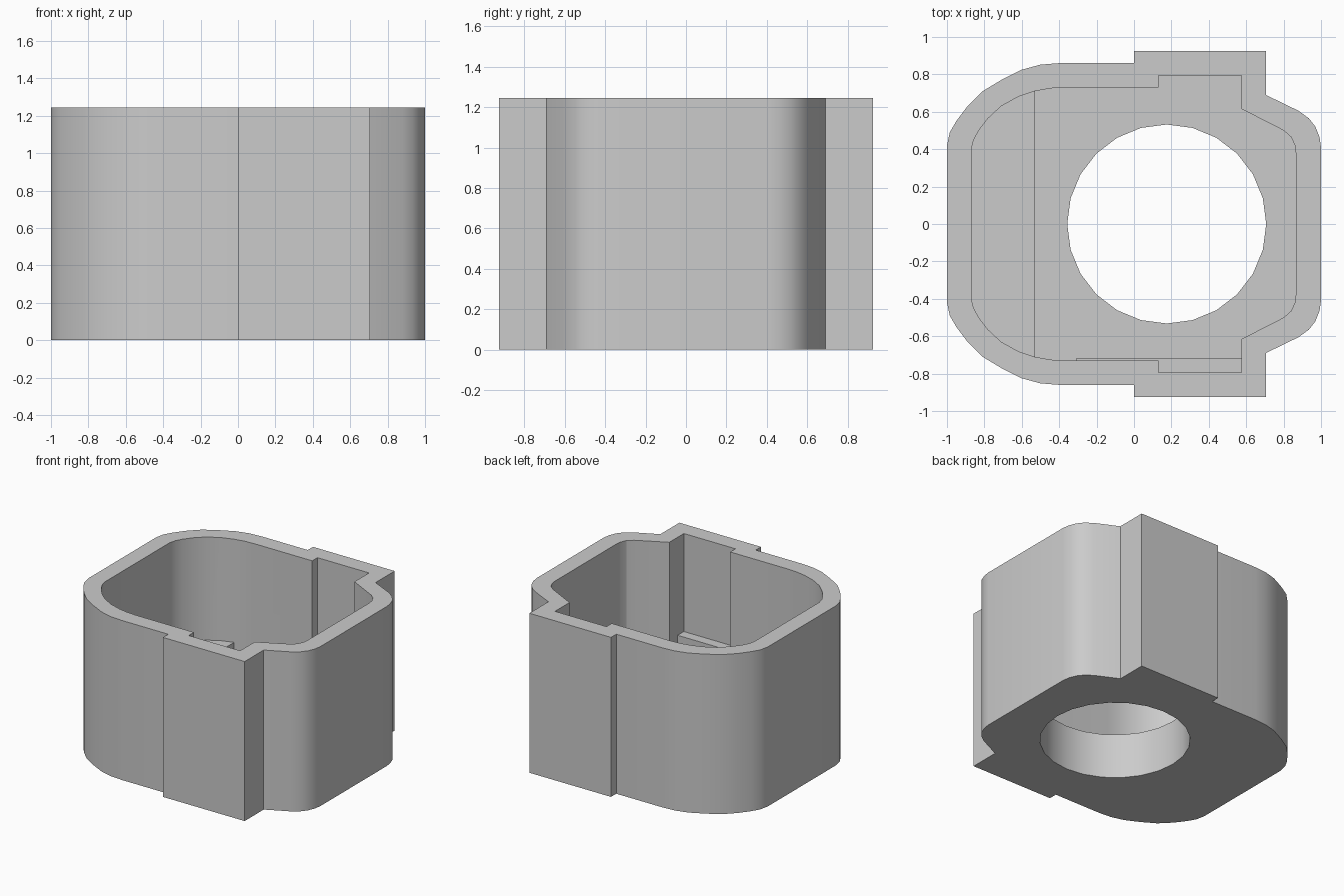
import bpy, bmesh, math

cube = bpy.data.objects.get("Cube")
if cube:
    bpy.data.objects.remove(cube, do_unlink=True)

HEIGHT, FLOOR, STEP, RIB = 1.245, 0.35, 0.44, 0.48

grey = bpy.data.materials.new("light_grey")
grey.use_nodes = True
grey.diffuse_color = (0.6, 0.6, 0.6, 1)
grey.node_tree.nodes["Principled BSDF"].inputs["Base Color"].default_value = (0.6, 0.6, 0.6, 1)


def prism(name, points, z0, z1):
    """Extrude a closed plan profile from z0 to z1."""
    bm = bmesh.new()
    face = bm.faces.new([bm.verts.new((x, y, z0)) for x, y in points])
    new = bmesh.ops.extrude_face_region(bm, geom=[face])["geom"]
    for v in new:
        if isinstance(v, bmesh.types.BMVert):
            v.co.z = z1
    bmesh.ops.recalc_face_normals(bm, faces=bm.faces)
    mesh = bpy.data.meshes.new(name)
    bm.to_mesh(mesh)
    bm.free()
    mesh.materials.append(grey)
    obj = bpy.data.objects.new(name, mesh)
    bpy.context.collection.objects.link(obj)
    return obj


def select(obj):
    bpy.ops.object.select_all(action='DESELECT')
    obj.select_set(True)
    bpy.context.view_layer.objects.active = obj


def cut(obj, cutter):
    cutter.hide_render = True
    mod = obj.modifiers.new("cut", 'BOOLEAN')
    mod.operation, mod.solver, mod.object = 'DIFFERENCE', 'EXACT', cutter
    select(obj)
    bpy.ops.object.modifier_apply(modifier=mod.name)
    bpy.data.objects.remove(cutter, do_unlink=True)


def mirrored(half):
    return half + [(x, -y) for x, y in reversed(half)]


# Plan profiles, back half from right end to left end
outer = [(-1, .42), (-.985, .49), (-.95, .55), (-.89, .63), (-.81, .71), (-.71, .77),
         (-.6, .825), (-.5, .852), (-.4, .86), (0, .86), (0, .925), (.705, .925),
         (.705, .69), (.88, .605), (.935, .565), (.97, .52), (.992, .465), (1, .41)]
inner = [(-.87, .4), (-.857, .45), (-.83, .5), (-.78, .565), (-.71, .63), (-.62, .68),
         (-.53, .71), (-.45, .725), (-.37, .73), (.13, .73), (.13, .795), (.575, .795),
         (.575, .615), (.8, .5), (.84, .465), (.86, .42), (.865, .38)]

# Housing with open cavity and round floor opening
housing = prism("housing", mirrored(outer), 0, HEIGHT)
cut(housing, prism("cavity", mirrored(inner), FLOOR, HEIGHT + .2))
circle = [(.175 + .532 * math.cos(math.tau * i / 24), .532 * math.sin(math.tau * i / 24))
          for i in range(24)]
cut(housing, prism("floor_opening", circle, -.2, FLOOR + .2))

# Raised floor step at the rounded end
prism("floor_step", mirrored([p for p in inner if p[0] <= -.53]), FLOOR - .02, STEP)

# Low ledge along the front pocket
prism("front_ledge", [(-.31, -.8), (.575, -.8), (.575, -.718), (-.31, -.718)], FLOOR - .02, RIB)

for name in ("housing", "floor_step"):
    select(bpy.data.objects[name])
    bpy.ops.object.shade_smooth_by_angle(angle=math.radians(24))
